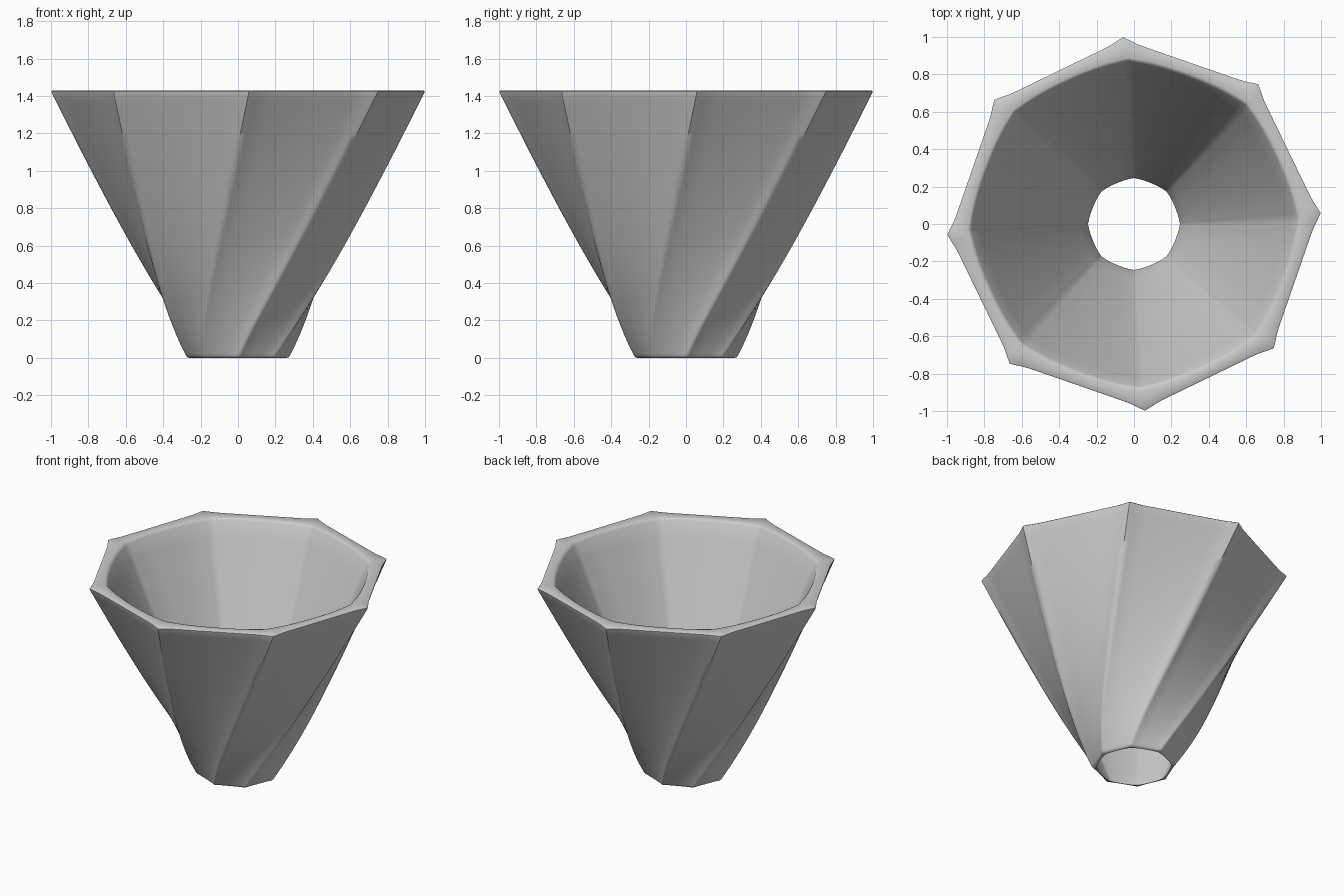
import bpy, bmesh, math

if "Cube" in bpy.data.objects:
    bpy.data.objects.remove(bpy.data.objects["Cube"])

H = 1.43          # overall height
RIBS = 8
SEG = 24          # columns per facet
N = RIBS * SEG
STEP = math.tau / RIBS


def facet(k, flat):
    """Octagon radius factor at column k; flat=1 gives straight sides."""
    d = ((k % SEG) / SEG) * 45.0
    d = min(d, 45.0 - d)
    poly = math.cos(STEP / 2) / math.cos(math.radians(d - 22.5))
    return 1 + (poly - 1) * flat, d


def outer_ring(bm, z, inset=0.0, zt=None):
    """Twisted ribbed octagon; each rib runs along a straight slanted line."""
    t = (z if zt is None else zt) / H
    twist = math.atan2(0.755 * t, 0.333 + 0.337 * t)
    base = 0.272 + 0.732 * t
    width = 3.0 + 3.0 * (1 - t) ** 2
    ring = []
    for k in range(N):
        f, d = facet(k, 1.0)
        r = base * (0.99 * f + 0.011 * math.exp(-(d / width) ** 2)) - inset
        a = k * math.tau / N + twist
        ring.append(bm.verts.new((r * math.cos(a), r * math.sin(a), z)))
    return ring


def inner_ring(bm, z, grow=0.0):
    """Soft untwisted octagon lining the funnel."""
    t = z / H
    ring = []
    for k in range(N):
        f, d = facet(k, 0.6)
        r = (0.245 + 0.64 * t) * (f - 0.008 * math.exp(-(d / 6) ** 2)) + grow
        a = k * math.tau / N + math.radians(2) * t
        ring.append(bm.verts.new((r * math.cos(a), r * math.sin(a), z)))
    return ring


def bridge(bm, a, b, shift=0):
    for k in range(N):
        j = (k + 1) % N
        bm.faces.new((a[k], a[j], b[(j + shift) % N], b[(k + shift) % N]))


bm = bmesh.new()

# Outer wall, bottom lip to rounded top edge
rings = [outer_ring(bm, 0.0, 0.010), outer_ring(bm, 0.004, 0.003)]
rings += [outer_ring(bm, 0.012 + (H - 0.027) * (i / 44) ** 1.3) for i in range(45)]
rings += [outer_ring(bm, H - 0.005, 0.003), outer_ring(bm, H, 0.012)]
# Inner wall, rounded top edge down to the hole
inner = [inner_ring(bm, H, 0.012), inner_ring(bm, H - 0.004, 0.004)]
inner += [inner_ring(bm, 0.012 + (H - 0.027) * (1 - i / 14)) for i in range(15)]
inner += [inner_ring(bm, 0.0, 0.003)]

for a, b in zip(rings, rings[1:]):
    bridge(bm, a, b)
bridge(bm, rings[-1], inner[0], SEG)      # flat top rim
for a, b in zip(inner, inner[1:]):
    bridge(bm, a, b)
bridge(bm, inner[-1], rings[0])           # thin bottom rim
bmesh.ops.recalc_face_normals(bm, faces=bm.faces)

mesh = bpy.data.meshes.new("twisted_funnel")
bm.to_mesh(mesh)
bm.free()
obj = bpy.data.objects.new("twisted_funnel", mesh)
bpy.context.collection.objects.link(obj)
bpy.context.view_layer.objects.active = obj
obj.select_set(True)
bpy.ops.object.shade_smooth_by_angle(angle=math.radians(50))
